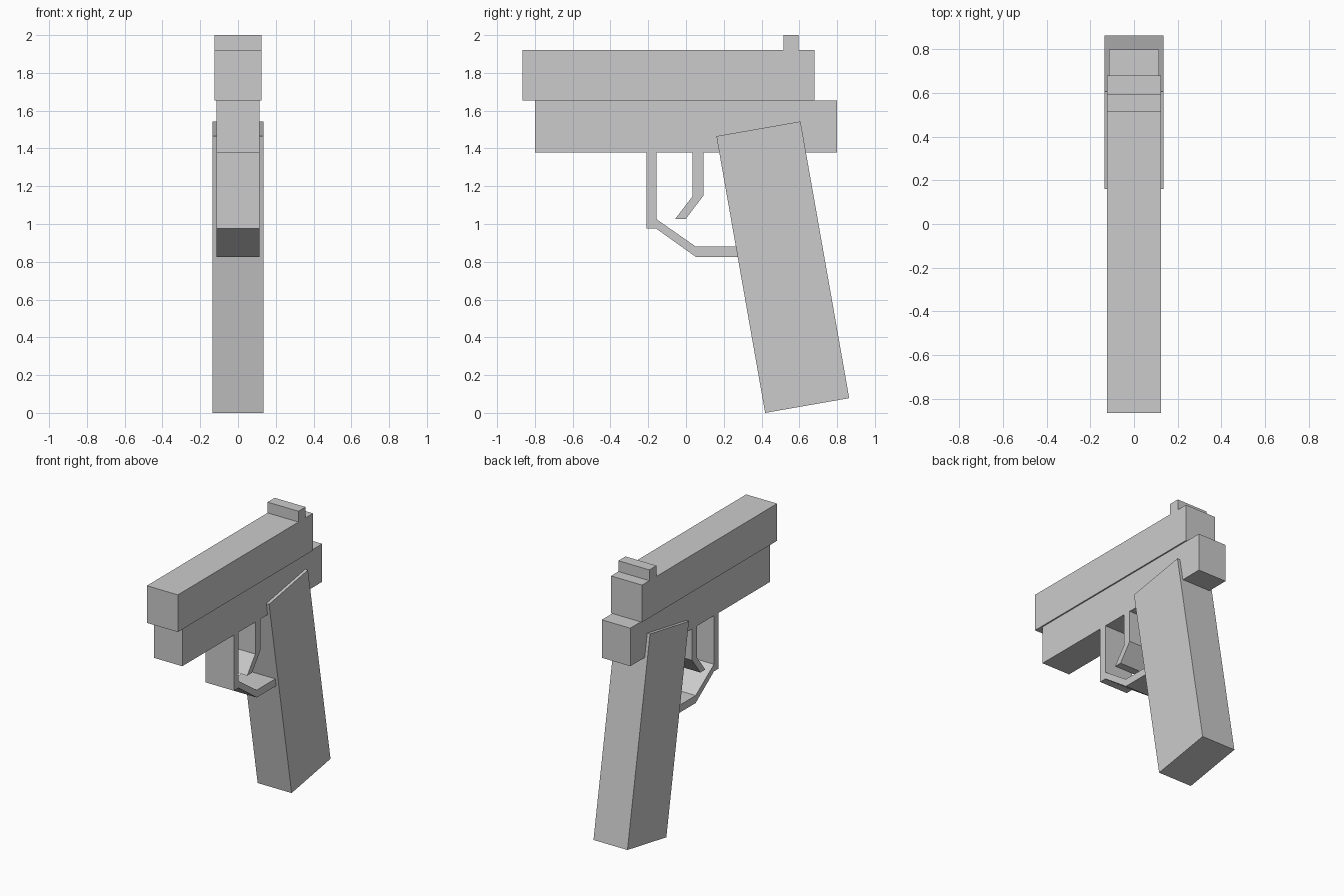
import bpy, bmesh

if "Cube" in bpy.data.objects:
    bpy.data.objects.remove(bpy.data.objects["Cube"])


def extrude_profile(name, points, half_width):
    """Extrude a (y, z) side outline symmetrically along x."""
    bm = bmesh.new()
    face = bm.faces.new([bm.verts.new((-half_width, y, z)) for y, z in points])
    result = bmesh.ops.extrude_face_region(bm, geom=[face])
    moved = [v for v in result["geom"] if isinstance(v, bmesh.types.BMVert)]
    bmesh.ops.translate(bm, verts=moved, vec=(2 * half_width, 0, 0))
    bmesh.ops.recalc_face_normals(bm, faces=bm.faces)
    mesh = bpy.data.meshes.new(name)
    bm.to_mesh(mesh)
    bm.free()
    obj = bpy.data.objects.new(name, mesh)
    bpy.context.collection.objects.link(obj)
    return obj


def block(name, y0, y1, z0, z1, half_width):
    return extrude_profile(name, [(y0, z0), (y1, z0), (y1, z1), (y0, z1)], half_width)


SLIDE_W, FRAME_W, GRIP_W = 0.124, 0.114, 0.136

# Upper slide, rear sight and lower frame
block("slide", -0.865, 0.68, 1.653, 1.922, SLIDE_W)
block("rear_sight", 0.515, 0.596, 1.922, 2.0, SLIDE_W)
block("frame", -0.80, 0.80, 1.378, 1.653, FRAME_W)

# Slanted grip
extrude_profile("grip", [(0.419, 0.0), (0.864, 0.078), (0.606, 1.543), (0.161, 1.465)], GRIP_W)

# Trigger guard: bent strip from the frame to the grip
extrude_profile("trigger_guard", [
    (-0.21, 1.378), (-0.21, 0.975), (-0.157, 0.975), (0.052, 0.826), (0.29, 0.826),
    (0.29, 0.88), (0.052, 0.88), (-0.157, 1.026), (-0.157, 1.378)], FRAME_W)

# Trigger: straight shank with a forward-bent tip
extrude_profile("trigger", [
    (0.035, 1.378), (0.035, 1.147), (-0.058, 1.026), (-0.002, 1.026),
    (0.092, 1.15), (0.092, 1.378)], FRAME_W)
